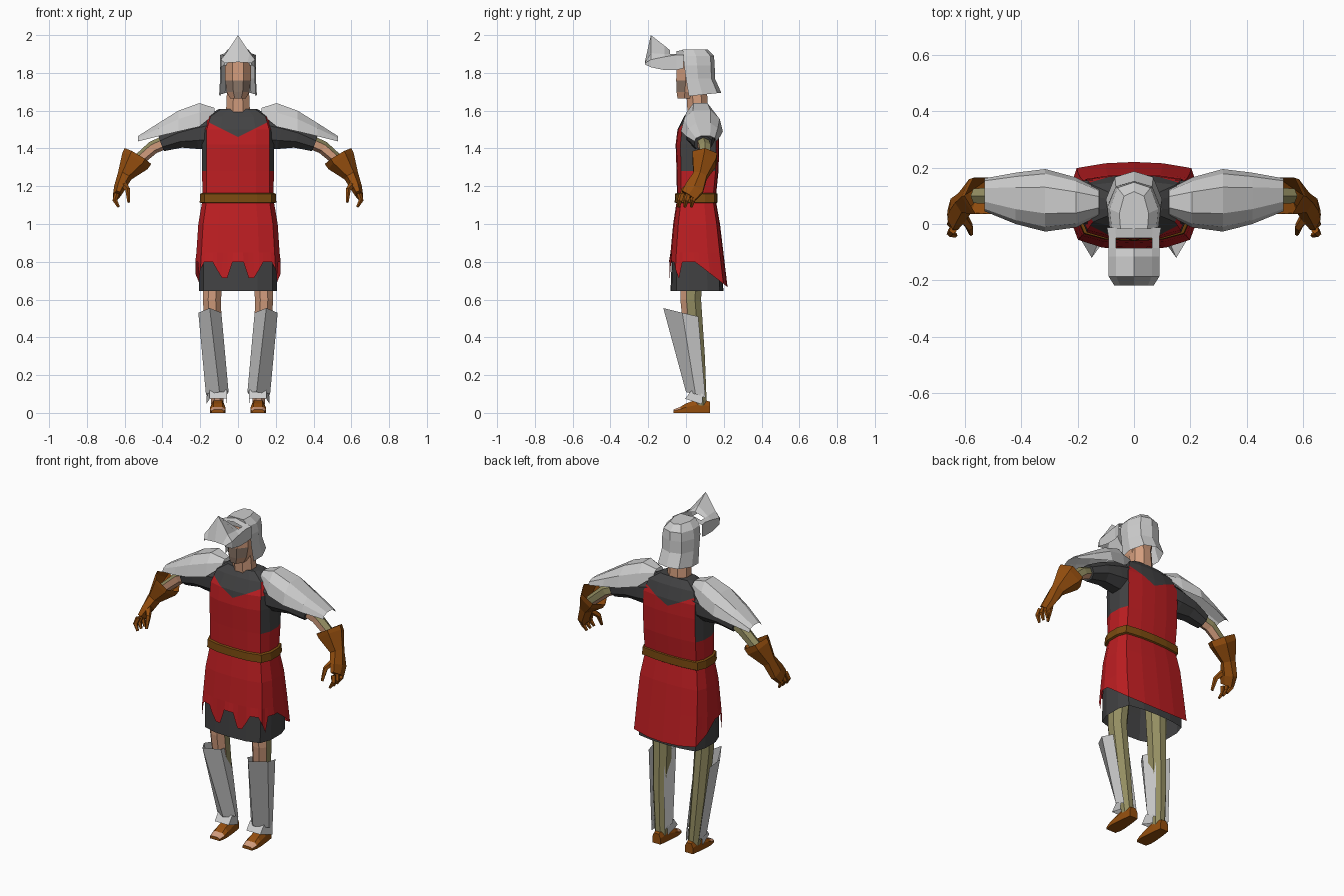
import bpy, bmesh, math
from mathutils import Vector

if "Cube" in bpy.data.objects:
    bpy.data.objects.remove(bpy.data.objects["Cube"])


def material(name, r, g, b):
    m = bpy.data.materials.new(name)
    lin = [((c / 255 + 0.055) / 1.055) ** 2.4 for c in (r, g, b)]
    m.diffuse_color = (*lin, 1)
    m.use_nodes = True
    m.node_tree.nodes["Principled BSDF"].inputs["Base Color"].default_value = m.diffuse_color
    return m


STEEL = material("steel", 205, 205, 205)
RED = material("red_cloth", 190, 30, 34)
DARK = material("dark_cloth", 66, 66, 67)
LEATHER = material("glove_leather", 148, 78, 14)
BELT = material("belt_leather", 122, 74, 16)
SKIN = material("skin", 212, 158, 126)
OLIVE = material("olive_cloth", 148, 142, 98)
STUBBLE = material("stubble", 140, 118, 104)


def loft(name, rings, mats, closed=True, caps=(False, False), rule=None,
         mirror=False, skip=(), edit=None):
    """Skin a list of equal-length point rings; rule(center, normal) picks the material."""
    bm = bmesh.new()
    vs = [[bm.verts.new(p) for p in r] for r in rings]
    n = len(rings[0])
    for i in range(len(rings) - 1):
        for j in range(n if closed else n - 1):
            if (i, j) not in skip:
                k = (j + 1) % n
                bm.faces.new((vs[i][j], vs[i][k], vs[i + 1][k], vs[i + 1][j]))
    if caps[0]:
        bm.faces.new(vs[0])
    if caps[1]:
        bm.faces.new(vs[-1])
    bmesh.ops.recalc_face_normals(bm, faces=bm.faces)
    if edit:
        edit(bm)
    bm.normal_update()
    if rule:
        for f in bm.faces:
            f.material_index = rule(f.calc_center_median(), f.normal)
    me = bpy.data.meshes.new(name)
    bm.to_mesh(me)
    bm.free()
    for m in mats:
        me.materials.append(m)
    ob = bpy.data.objects.new(name, me)
    bpy.context.collection.objects.link(ob)
    if mirror:
        ob.modifiers.new("mirror", 'MIRROR')
    return ob


def tube(name, path, radii, mats, sides=6, **kw):
    """Tube along a path; radii are (front-back, in-plane) pairs."""
    pts = [Vector(p) for p in path]
    rings = []
    for i, p in enumerate(pts):
        t = (pts[min(i + 1, len(pts) - 1)] - pts[max(i - 1, 0)]).normalized()
        u = Vector((0, 1, 0))
        u = (u - t * u.dot(t)).normalized()
        v = t.cross(u)
        a, b = radii[i]
        rings.append([p + u * a * math.cos(q) + v * b * math.sin(q)
                      for q in (math.tau * (j + 0.5) / sides for j in range(sides))])
    return loft(name, rings, mats, mirror=True, **kw)


# Body cross-section: rounded box, one half mirrored
HALF = [(0, -1), (.5, -.96), (.88, -.78), (1, -.3), (1, .4), (.9, .86), (.45, .97), (0, 1)]
BODY = HALF + [(-x, y) for x, y in HALF[-2:0:-1]]
OCT = [(math.cos(math.tau * (i + .5) / 8) * 1.08, math.sin(math.tau * (i + .5) / 8) * 1.08)
       for i in range(8)]


def section(shape, z, w, y0, y1, cx=0):
    return [Vector((cx + x * w, (y0 + y1) / 2 + y * (y1 - y0) / 2, z)) for x, y in shape]


def dense(shape, k=4):
    out = []
    for i, (x, y) in enumerate(shape):
        x2, y2 = shape[(i + 1) % len(shape)]
        out += [(x + (x2 - x) * t / k, y + (y2 - y) * t / k) for t in range(k)]
    return out


# Tunic with cut collar and armholes
def cut_collar(bm):
    for s in (1, -1):
        faces = [f for f in bm.faces if f.calc_center_median().x * s > 0]
        geom = set(faces) | {e for f in faces for e in f.edges} | {v for f in faces for v in f.verts}
        bmesh.ops.bisect_plane(bm, geom=list(geom), dist=1e-5, plane_co=(0, 0, 1.46),
                               plane_no=(-.5 * s, 0, 1))


def tunic_colour(c, n):
    collar = c.z > 1.46 + .5 * abs(c.x) and abs(c.x) < .15
    armhole = c.z > 1.25 and abs(c.x) > .15 and abs(n.x) > .85
    return 1 if collar or armhole else 0


loft("tunic", [section(BODY, *r) for r in (
    (.85, .22, -.082, .198), (1.0, .21, -.068, .18), (1.13, .188, -.048, .157),
    (1.28, .19, -.05, .172), (1.42, .19, -.055, .176), (1.5, .188, -.045, .172),
    (1.57, .165, -.01, .15), (1.61, .1, .02, .12))],
    [RED, DARK], caps=(False, True), rule=tunic_colour, edit=cut_collar)


# Scalloped hem: tabs in front, long tail behind
def hem_point(p):
    if p.y > .06:
        z = .79 - (p.y - .06) / .155 * .12
    elif p.y > -.04:
        z = .80 if p.y > -.02 else .71
    else:
        gap = min(abs(abs(p.x) - g) for g in (0, .155))
        z = .80 if gap < .03 else (.76 if gap < .045 else .715)
    return Vector((p.x, p.y, z))


D = dense(BODY)
loft("tunic_hem", [[hem_point(p) for p in section(D, 0, .226, -.09, .22)],
                   section(D, .85, .22, -.082, .198)], [RED])
loft("undershirt", [section(BODY, *r) for r in (
    (.645, .206, -.082, .198), (.8, .208, -.076, .19), (1.0, .19, -.05, .165))], [DARK])
loft("belt", [section(BODY, *r) for r in (
    (1.11, .192, -.05, .16), (1.115, .203, -.06, .168), (1.16, .2, -.058, .167),
    (1.165, .187, -.046, .157))], [BELT])

# Head, neck and stubbled chin
loft("neck", [section(OCT, 1.56, .065, .01, .12), section(OCT, 1.72, .058, .0, .11)], [SKIN])
loft("head", [section(OCT, *r) for r in (
    (1.665, .042, -.045, .08), (1.7, .06, -.05, .1), (1.76, .068, -.052, .12),
    (1.87, .068, -.05, .12))], [SKIN, STUBBLE], caps=(True, True),
    rule=lambda c, n: 1 if c.z < 1.755 and n.y < -.6 else 0)

# Helmet shell: open at the face, closed over the brow
SHELL = [(-.92, 0), (-1, .42), (-.68, .88), (0, 1), (.68, .88), (1, .42), (.92, 0)]


def shell(z, w, y0, y1):
    return [Vector((x * w, y0 + (y1 - y0) * y, z)) for x, y in SHELL]


low, brow = shell(1.685, .1, .015, .187), shell(1.84, .095, -.01, .152)
for p in low:
    p.z += .02 * (p.y / .187) - .01
loft("helmet_skirt", [low, shell(1.77, .095, .0, .153), brow], [STEEL], closed=False)
loft("helmet_dome", [brow, shell(1.89, .086, -.015, .148), shell(1.925, .052, -.018, .115)],
     [STEEL], caps=(False, True))

# Raised visor with an eye slit
visor = []
for y, w, zl, ze, zs, zm in (
        (-.218, .07, 1.845, 1.852, 1.854, 1.857), (-.186, .09, 1.83, 1.87, 1.905, 2.0),
        (-.115, .09, 1.815, 1.885, 1.9, 1.945), (-.085, .09, 1.815, 1.89, 1.9, 1.92),
        (-.05, .09, 1.815, 1.895, 1.9, 1.915), (-.012, .096, 1.825, 1.895, 1.905, 1.922)):
    half = [(w, zl), (w, ze), (.7 * w, zs)]
    prof = [(-x, z) for x, z in half] + [(0, zm)] + half[::-1]
    visor.append([Vector((x, y, z)) for x, z in prof])
loft("visor", visor, [STEEL], closed=False, skip={(3, 2), (3, 3)})

# Sleeves and forearms
tube("sleeves", [(.12, .075, 1.49), (.22, .08, 1.475), (.31, .085, 1.46), (.405, .09, 1.425)],
     [(.085, .1), (.08, .085), (.07, .062), (.05, .045)], [DARK], sides=8, caps=(False, True))
tube("forearms", [(.36, .085, 1.445), (.45, .1, 1.405), (.56, .1, 1.31)],
     [(.036, .036), (.035, .035), (.03, .03)], [OLIVE, SKIN],
     rule=lambda c, n: 0 if n.z > .2 or n.y > .5 else 1)

# Pauldrons: arched plates along the arm
ARCH = [(-1, 0), (-.85, .6), (-.42, 1), (.42, 1), (.85, .6), (1, 0)]
loft("pauldrons", [[Vector((x, (a + b) / 2 + u * (b - a) / 2, z0 + (z1 - z0) * v)) for u, v in ARCH]
                   for x, a, b, z0, z1 in (
    (.125, .03, .125, 1.58, 1.615), (.205, -.012, .165, 1.515, 1.64), (.315, -.027, .195, 1.49, 1.6),
    (.42, .0, .182, 1.465, 1.535), (.53, .045, .162, 1.437, 1.465))],
    [STEEL], closed=False, mirror=True)

# Gauntlets: flared cuff, hand, fingers, thumb
tube("gauntlets", [(.53, .1, 1.36), (.545, .097, 1.335), (.6, .075, 1.255), (.628, .045, 1.19), (.643, .015, 1.15)],
     [(.075, .082), (.073, .08), (.042, .04), (.058, .03), (.05, .02)], [LEATHER], caps=(False, True))
for i in range(3):
    y = -.02 + .034 * i
    tube(f"finger_{i + 1}", [(.642, y, 1.16), (.652, y - .012, 1.125), (.632, y - .02, 1.09)],
         [(.016, .014), (.015, .013), (.008, .007)], [LEATHER], sides=5, caps=(True, True))
tube("thumbs", [(.61, .03, 1.215), (.583, -.01, 1.18), (.578, -.035, 1.115)],
     [(.02, .02), (.016, .014), (.008, .008)], [LEATHER], sides=5, caps=(True, True))

# Legs: bare in front, cloth behind
loft("legs", [section(OCT, z, w, y0, y1, cx) for z, w, y0, y1, cx in (
    (.04, .033, .045, .11, .108), (.3, .042, .0, .1, .125), (.6, .048, -.03, .08, .138),
    (.95, .06, -.03, .1, .12))], [SKIN, OLIVE], mirror=True,
    rule=lambda c, n: 1 if n.y > -.3 else 0)

# Greaves with a ridge, and ankle plates
loft("greaves", [
    [Vector(p) for p in ((.1, .065, .51), (.088, -.035, .53), (.15, -.12, .555), (.21, -.02, .53), (.2, .065, .51))],
    [Vector(p) for p in ((.07, .103, .08), (.05, .05, .11), (.098, .0, .11), (.17, .05, .1), (.155, .103, .08))]],
    [STEEL], closed=False, mirror=True)
loft("ankle_plates", [
    [Vector(p) for p in ((.062, .09, .1), (.058, .03, .12), (.15, .03, .12), (.165, .09, .1))],
    [Vector(p) for p in ((.06, .085, .045), (.058, -.005, .075), (.15, -.005, .075), (.168, .085, .045))]],
    [STEEL], closed=False, mirror=True)

# Shoes with open toes
loft("shoes", [[Vector((.107 + s * w, y, z)) for s, z in ((-1, 0), (1, 0), (1, h * .6), (.6, h), (-.6, h), (-1, h * .6))]
               for y, w, h in ((.126, .026, .06), (.07, .034, .075), (.0, .04, .05), (-.03, .04, .032),
                               (-.066, .032, .018))],
     [LEATHER, SKIN], caps=(True, True), mirror=True,
     rule=lambda c, n: 1 if n.z > .7 and c.y < -.03 else 0)
